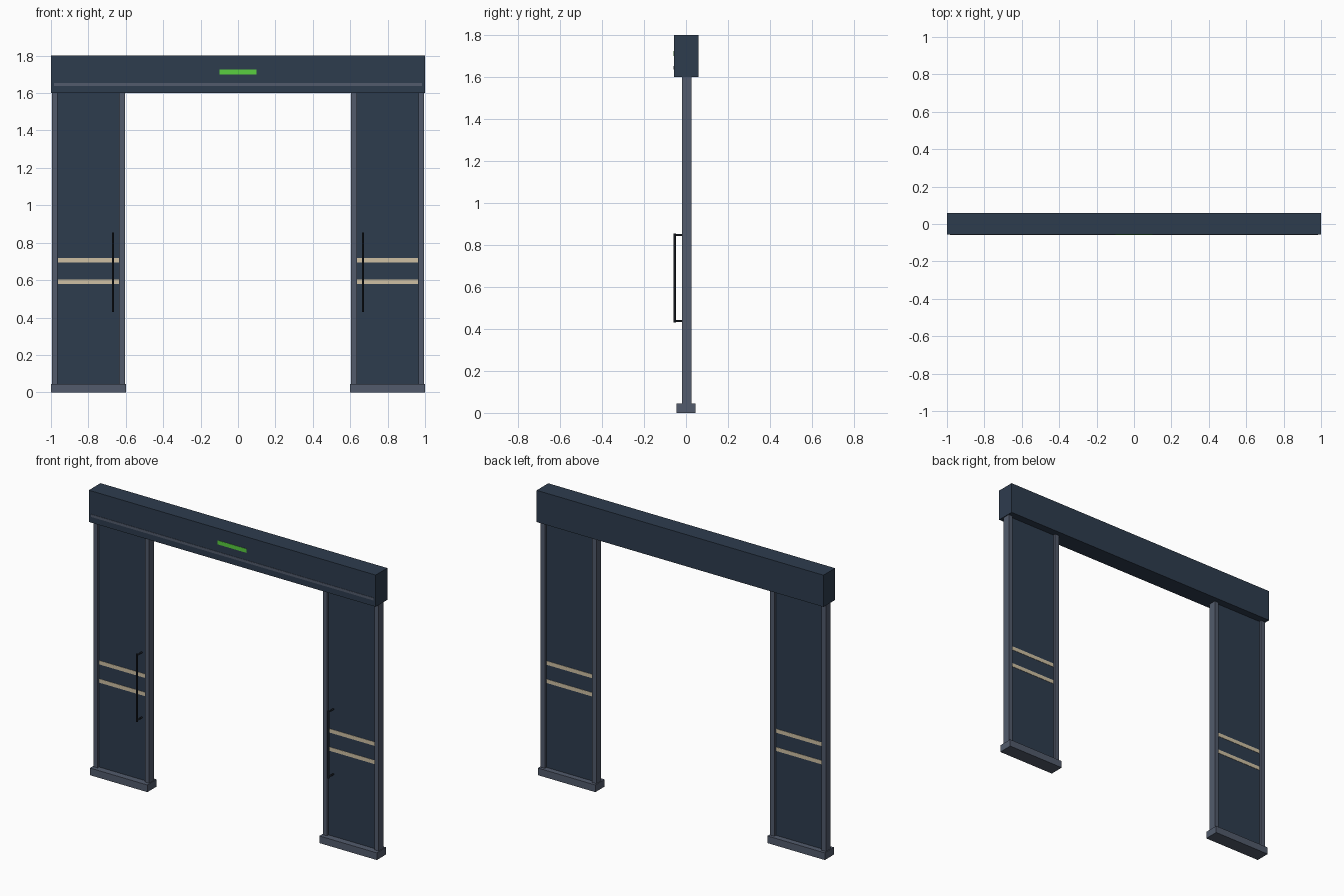
import bpy
from math import pi

cube = bpy.data.objects.get("Cube")
if cube:
    bpy.data.objects.remove(cube, do_unlink=True)


def material(name, rgb):
    mat = bpy.data.materials.new(name)
    mat.use_nodes = True
    mat.diffuse_color = (*rgb, 1)
    mat.node_tree.nodes["Principled BSDF"].inputs["Base Color"].default_value = (*rgb, 1)
    return mat


NAVY = material("dark slate blue", (0.027, 0.045, 0.076))
FRAME = material("grey metal", (0.085, 0.105, 0.15))
BLACK = material("near black metal", (0.012, 0.016, 0.024))
CREAM = material("cream stripe", (0.62, 0.53, 0.37))
GREEN = material("green light", (0.10, 0.62, 0.05))


def box(name, x, y, z, mat):
    """Box from (low, high) ranges on each axis."""
    lows, highs = zip(x, y, z)
    centre = [(a + b) / 2 for a, b in zip(lows, highs)]
    bpy.ops.mesh.primitive_cube_add(size=1, location=centre)
    obj = bpy.context.object
    obj.name = name
    obj.scale = [b - a for a, b in zip(lows, highs)]
    bpy.ops.object.transform_apply(location=False, rotation=False, scale=True)
    obj.data.materials.append(mat)
    return obj


def rod(name, radius, length, location, mat, tilt=0):
    bpy.ops.mesh.primitive_cylinder_add(vertices=12, radius=radius, depth=length,
                                        location=location, rotation=(tilt, 0, 0))
    obj = bpy.context.object
    obj.name = name
    obj.data.materials.append(mat)
    bpy.ops.object.shade_smooth_by_angle()


# Header beam with trim strip and indicator light
box("header_beam", (-1, 1), (-0.057, 0.059), (1.6, 1.8), NAVY)
box("header_trim", (-0.985, 0.985), (-0.059, -0.05), (1.637, 1.653), FRAME)
box("indicator_light", (-0.1, 0.1), (-0.059, -0.05), (1.70, 1.725), GREEN)

# Door leaf on each side
for side, sign in (("left", 1), ("right", -1)):
    def span(a, b):
        return tuple(sorted((a * sign, b * sign)))

    box(side + "_base", span(0.6, 1), (-0.046, 0.046), (0, 0.045), FRAME)
    box(side + "_inner_post", span(0.605, 0.635), (-0.02, 0.027), (0.04, 1.61), FRAME)
    box(side + "_outer_post", span(0.965, 0.995), (-0.02, 0.027), (0.04, 1.61), FRAME)
    box(side + "_panel", span(0.63, 0.97), (-0.005, 0.011), (0.04, 1.61), NAVY)

    # Safety stripes show on both faces of the panel
    for level, z in (("lower", 0.59), ("upper", 0.705)):
        box(f"{side}_{level}_stripe", span(0.637, 0.963), (-0.007, 0.013),
            (z - 0.012, z + 0.012), CREAM)

    # Pull handle on the front
    rod(side + "_handle_bar", 0.006, 0.425, (0.668 * sign, -0.053, 0.642), BLACK)
    for level, z in (("lower", 0.437), ("upper", 0.847)):
        rod(f"{side}_{level}_handle_mount", 0.005, 0.05,
            (0.668 * sign, -0.028, z), BLACK, pi / 2)
